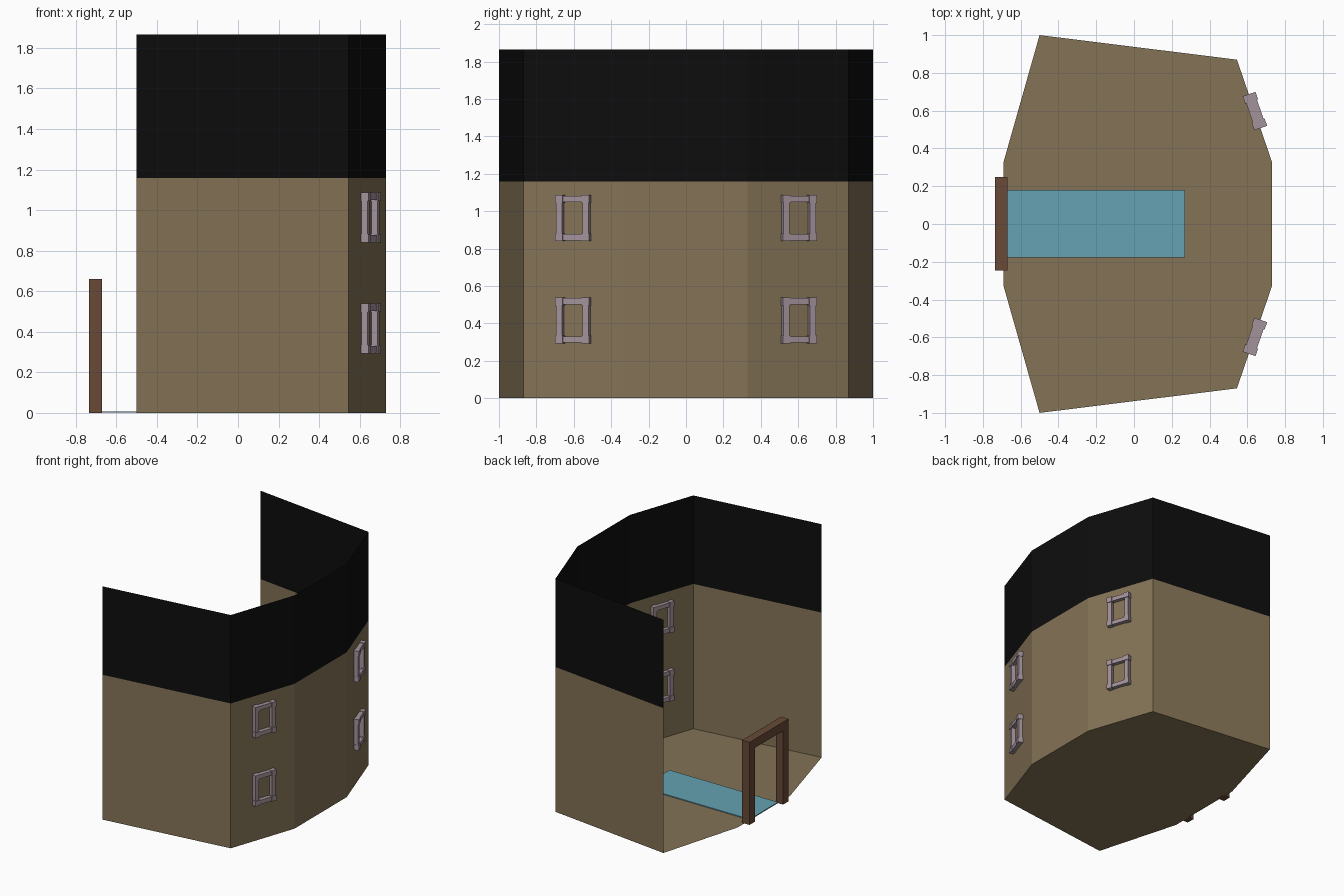
import bpy, bmesh, math
from mathutils import Matrix, Vector

if "Cube" in bpy.data.objects:
    bpy.data.objects.remove(bpy.data.objects["Cube"])


def material(name, rgb):
    m = bpy.data.materials.new(name)
    m.diffuse_color = (*rgb, 1)
    m.use_nodes = True
    m.node_tree.nodes["Principled BSDF"].inputs["Base Color"].default_value = m.diffuse_color
    return m


TAN = material("tan plaster", (0.23, 0.17, 0.093))
BLACK = material("black upper wall", (0.004, 0.004, 0.004))
BLUE = material("blue carpet", (0.133, 0.36, 0.45))
WOOD = material("brown wood", (0.14, 0.068, 0.037))
MAUVE = material("mauve window frame", (0.37, 0.29, 0.33))


def finish(name, bm, *mats):
    me = bpy.data.meshes.new(name)
    bm.to_mesh(me)
    bm.free()
    for m in mats:
        me.materials.append(m)
    ob = bpy.data.objects.new(name, me)
    bpy.context.collection.objects.link(ob)
    return ob


def add_box(bm, lo, hi):
    lo, hi = Vector(lo), Vector(hi)
    mat = Matrix.Translation((lo + hi) / 2) @ Matrix.Diagonal((*(hi - lo), 1))
    bmesh.ops.create_cube(bm, size=1, matrix=mat)


# Plan: wall line from the open left side round the right and back again
wall = [(-0.5, -1), (0.545, -0.87), (0.73, -0.33),
        (0.73, 0.33), (0.545, 0.87), (-0.5, 1)]

# Floor sheet
bm = bmesh.new()
bm.faces.new([bm.verts.new((x, y, 0))
              for x, y in wall + [(-0.69, 0.33), (-0.69, -0.33)]])
finish("floor", bm, TAN)

# Thin walls, tan below and black above
bm = bmesh.new()
rows = [[bm.verts.new((x, y, z)) for x, y in wall] for z in (0, 1.158, 1.865)]
for r in range(2):
    for i in range(len(wall) - 1):
        f = bm.faces.new((rows[r][i], rows[r][i + 1],
                          rows[r + 1][i + 1], rows[r + 1][i]))
        f.material_index = r
finish("walls", bm, TAN, BLACK)

# Carpet from the doorway inwards
bm = bmesh.new()
add_box(bm, (-0.69, -0.177, 0.001), (0.27, 0.18, 0.008))
finish("carpet", bm, BLUE)

# Door frame: two posts and a lintel
bm = bmesh.new()
add_box(bm, (-0.735, -0.245, 0), (-0.67, -0.177, 0.59))
add_box(bm, (-0.735, 0.18, 0), (-0.67, 0.248, 0.59))
add_box(bm, (-0.735, -0.245, 0.59), (-0.67, 0.248, 0.66))
finish("door_frame", bm, WOOD)


# Window frames: four bars with heavier corner blocks, set through the wall
def window(name, side, z):
    bm = bmesh.new()
    w, h, c = 0.095, 0.123, 0.042
    for s in (-1, 1):
        a, b = sorted((s * (w - 0.004), s * (w - 0.037)))
        add_box(bm, (-0.03, a, -h + c), (0.03, b, h - c))
        a, b = sorted((s * (h - 0.004), s * (h - 0.037)))
        add_box(bm, (-0.03, -w + c, a), (0.03, w - c, b))
        for t in (-1, 1):
            y0, y1 = sorted((s * w, s * (w - c)))
            z0, z1 = sorted((t * h, t * (h - c)))
            add_box(bm, (-0.036, y0, z0), (0.036, y1, z1))
    ob = finish(name, bm, MAUVE)
    ob.location = (0.64, side * 0.598, z)
    ob.rotation_euler.z = side * math.atan2(0.185, 0.54)


for side, label in ((-1, "front"), (1, "back")):
    for z, level in ((0.416, "lower"), (0.963, "upper")):
        window(f"{label}_{level}_window", side, z)
